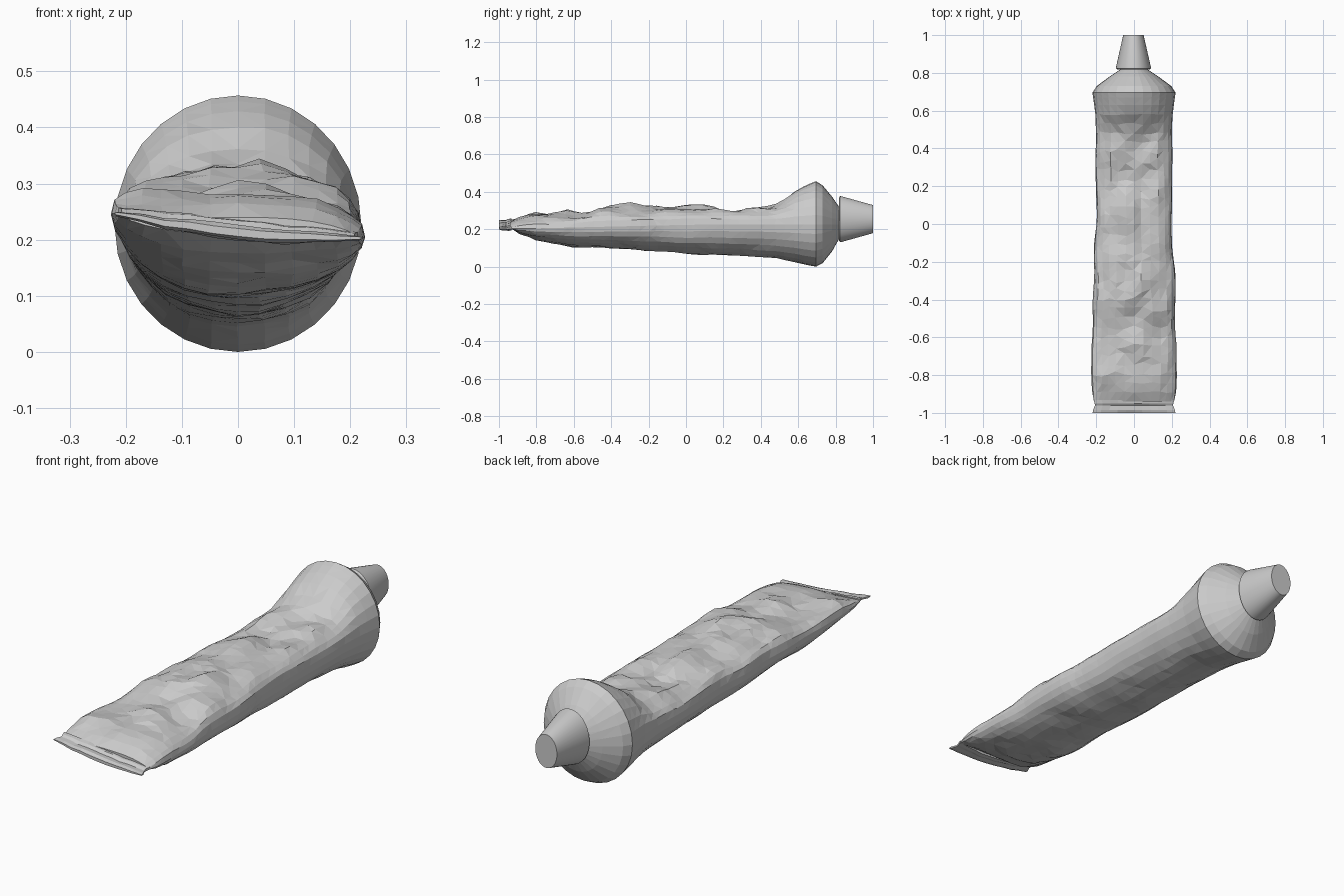
import bpy, bmesh, math, random
from mathutils import Vector, noise

random.seed(4)
default_cube = bpy.data.objects.get("Cube")
if default_cube:
    bpy.data.objects.remove(default_cube, do_unlink=True)

grey = bpy.data.materials.new("plain grey")
grey.use_nodes = True
colour = (0.6, 0.6, 0.6, 1)
grey.diffuse_color = colour
grey.node_tree.nodes["Principled BSDF"].inputs["Base Color"].default_value = colour


def add_object(name, bm):
    bmesh.ops.recalc_face_normals(bm, faces=bm.faces)
    mesh = bpy.data.meshes.new(name)
    bm.to_mesh(mesh)
    bm.free()
    mesh.materials.append(grey)
    obj = bpy.data.objects.new(name, mesh)
    bpy.context.collection.objects.link(obj)
    return obj


def loft(rings, cap_start=True, cap_end=True):
    """Skin a list of closed rings of points."""
    bm = bmesh.new()
    loops = [[bm.verts.new(p) for p in ring] for ring in rings]
    count = len(loops[0])
    for a, b in zip(loops, loops[1:]):
        for i in range(count):
            j = (i + 1) % count
            bm.faces.new((a[i], a[j], b[j], b[i]))
    if cap_start:
        bm.faces.new(loops[0])
    if cap_end:
        bm.faces.new(loops[-1])
    return bm


# Squeezed body: y, half width, underside height, upper height
stations = [
    (-0.94, 0.212, 0.21, 0.24), (-0.89, 0.221, 0.175, 0.265),
    (-0.8, 0.227, 0.145, 0.293), (-0.7, 0.224, 0.122, 0.285),
    (-0.58, 0.22, 0.102, 0.285), (-0.4, 0.219, 0.1, 0.325),
    (-0.2, 0.212, 0.087, 0.32), (0, 0.198, 0.07, 0.327),
    (0.2, 0.202, 0.062, 0.312), (0.3, 0.203, 0.058, 0.3),
    (0.42, 0.203, 0.05, 0.312), (0.5, 0.204, 0.04, 0.335),
    (0.58, 0.205, 0.025, 0.4), (0.64, 0.212, 0.01, 0.435),
    (0.695, 0.22, 0, 0.457), (0.73, 0.198, 0.018, 0.435),
    (0.78, 0.13, 0.08, 0.375), (0.825, 0.062, 0.16, 0.31),
]


def section_at(y):
    for a, b in zip(stations, stations[1:]):
        if y <= b[0]:
            t = (y - a[0]) / (b[0] - a[0])
            return [p + (q - p) * t for p, q in zip(a, b)]
    return stations[-1]


def body_ring(y, segments=28):
    y, half, low, high = section_at(y)
    round_end = min(1, max(0, (y - 0.4) / 0.25))     # flat front, round shoulder
    tilt = -0.1 * min(1, max(0, (0.1 - y) / 1.0))
    middle = 0.225
    power = 0.72 + 0.28 * round_end
    rough = (1 - round_end) * min(1, (y + 0.94) / 0.15)
    ring = []
    for i in range(segments):
        angle = math.tau * i / segments
        c, s = math.cos(angle), math.sin(angle)
        x = half * c
        if s >= 0:
            z = middle + (high - middle) * s ** power
        else:
            z = middle - (middle - low) * -s
        z += tilt * x * (1 - abs(s) ** 2)
        # crumples, stronger on the upper side
        dent = noise.noise(Vector((x * 9, y * 7, s * 2 + 5)))
        z += rough * s * dent * (0.036 if s > 0 else 0.01)
        x += rough * 0.012 * noise.noise(Vector((c * 2, y * 5, 9)))
        jog = rough * random.uniform(-0.014, 0.014)
        ring.append((x, y + jog, z))
    return ring


rows = [-0.94 + 0.049 * i for i in range(30)]
rows += [0.53, 0.58, 0.63, 0.67, 0.695, 0.73, 0.78, 0.825]
bm = loft([body_ring(y) for y in rows])
bmesh.ops.triangulate(bm, faces=[f for f in bm.faces if len(f.verts) == 4],
                      quad_method='SHORT_EDGE')
add_object("tube_body", bm)

# Folded, slightly bent seal at the flat end
def seal_ring(y, half, thick, lift, columns=10):
    upper, lower = [], []
    for i in range(columns + 1):
        u = -1 + 2 * i / columns
        z = 0.222 - 0.022 * u + lift - 0.012 * math.cos(u * math.pi / 2)
        z += 0.004 * noise.noise(Vector((u * 4, y * 20, 1)))
        edge = thick * (1 - 0.7 * u * u)
        upper.append((half * u, y, z + edge))
        lower.append((half * u, y, z - edge))
    return upper + lower[::-1]


add_object("end_seal", loft([
    seal_ring(-1, 0.219, 0.007, 0.003), seal_ring(-0.985, 0.217, 0.013, 0.003),
    seal_ring(-0.962, 0.207, 0.011, 0.003), seal_ring(-0.95, 0.208, 0.018, 0.006),
    seal_ring(-0.932, 0.214, 0.018, 0.008),
]))

# Tapered oval screw cap
def cap_ring(y, rx, rz, segments=40):
    return [(-0.003 + rx * math.cos(math.tau * i / segments), y,
             0.254 + rz * math.sin(math.tau * i / segments))
            for i in range(segments)]


cap = add_object("screw_cap", loft([
    cap_ring(0.818, 0.086, 0.115), cap_ring(0.824, 0.093, 0.123),
    cap_ring(0.832, 0.092, 0.122), cap_ring(1, 0.054, 0.075),
]))
bpy.ops.object.select_all(action='DESELECT')
cap.select_set(True)
bpy.context.view_layer.objects.active = cap
bpy.ops.object.shade_smooth_by_angle(angle=math.radians(30))
